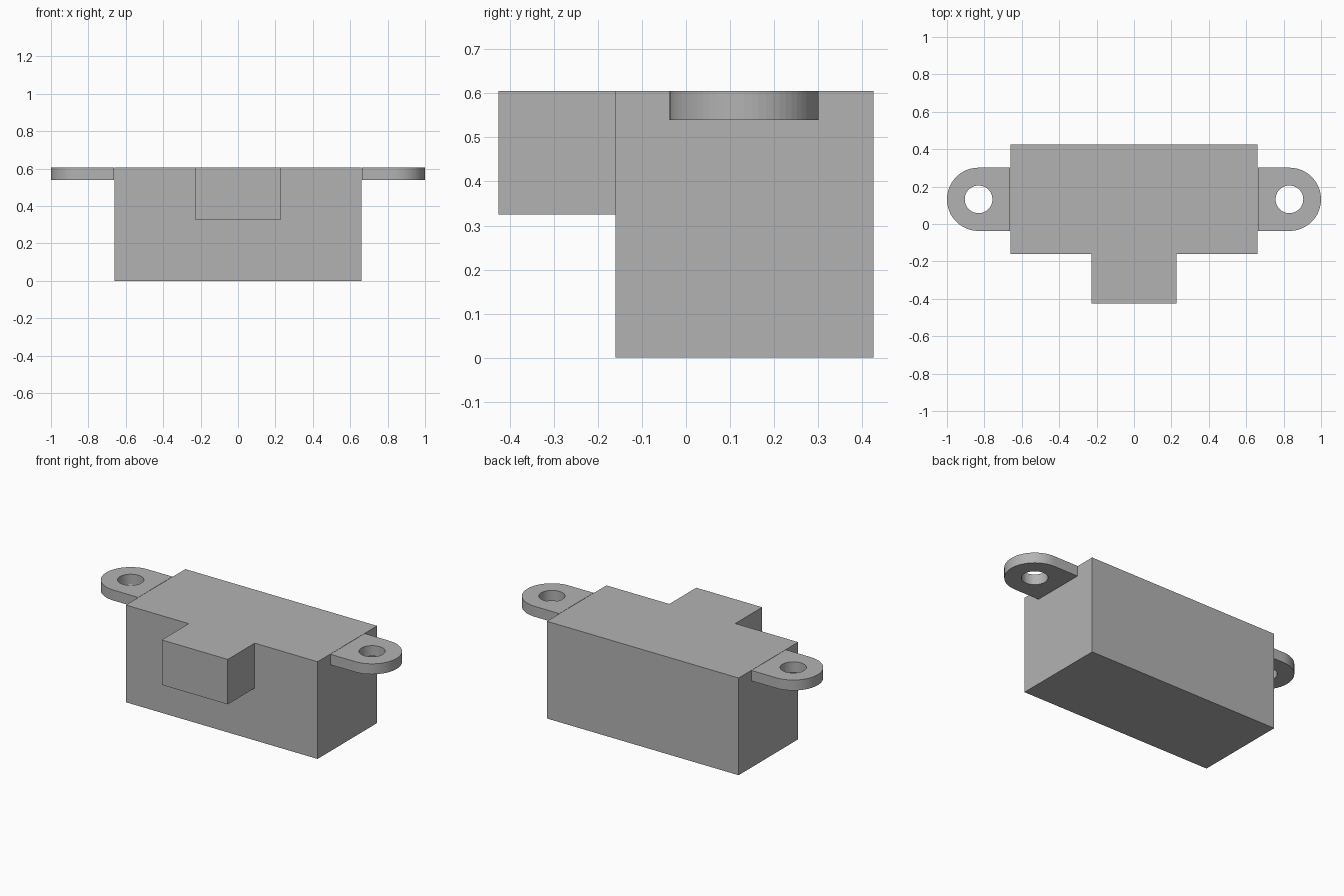
import bpy
import bmesh
from math import sin, cos, pi

cube = bpy.data.objects.get("Cube")
if cube:
    bpy.data.objects.remove(cube, do_unlink=True)

TOP = 0.605
BODY_X = 0.66
BODY_FRONT, BODY_BACK = -0.16, 0.425

grey = bpy.data.materials.new("plain grey")
grey.use_nodes = True
colour = (0.45, 0.45, 0.45, 1)
grey.diffuse_color = colour
grey.node_tree.nodes["Principled BSDF"].inputs["Base Color"].default_value = colour


def finish(bm, name):
    bmesh.ops.recalc_face_normals(bm, faces=bm.faces)
    mesh = bpy.data.meshes.new(name)
    bm.to_mesh(mesh)
    bm.free()
    mesh.materials.append(grey)
    obj = bpy.data.objects.new(name, mesh)
    bpy.context.collection.objects.link(obj)
    return obj


def box(name, low, high):
    bm = bmesh.new()
    bmesh.ops.create_cube(bm, size=1)
    for v in bm.verts:
        v.co = [(a + b) / 2 + c * (b - a) for a, b, c in zip(low, high, v.co)]
    return finish(bm, name)


def ear(name, side, segments=64):
    """Mounting tab: square root, round tip, round through hole."""
    radius, hole, mid_y, bottom = 0.169, 0.074, 0.132, 0.54
    mid_x = 1 - radius
    bm = bmesh.new()
    rings = []
    for i in range(segments):
        a = 2 * pi * i / segments
        c, s = cos(a), sin(a)
        # the inner half follows a square so it meets the body flush
        reach = radius if c > -1e-6 else radius / max(abs(c), abs(s))
        section = [(reach, bottom), (reach, TOP), (hole, TOP), (hole, bottom)]
        rings.append([bm.verts.new((side * max(mid_x + r * c, BODY_X), mid_y + r * s, z))
                      for r, z in section])
    for i in range(segments):
        p, q = rings[i - 1], rings[i]
        for j in range(4):
            k = (j + 1) % 4
            bm.faces.new((p[j], q[j], q[k], p[k]))
    return finish(bm, name)


# Main housing
box("body", (-BODY_X, BODY_FRONT, 0), (BODY_X, BODY_BACK, TOP))

# Block standing out of the front, flush with the top
box("front_block", (-0.227, -0.425, 0.325), (0.227, BODY_FRONT, TOP))

# Mounting ears at both ends
ear("left_ear", 1)
ear("right_ear", -1)
